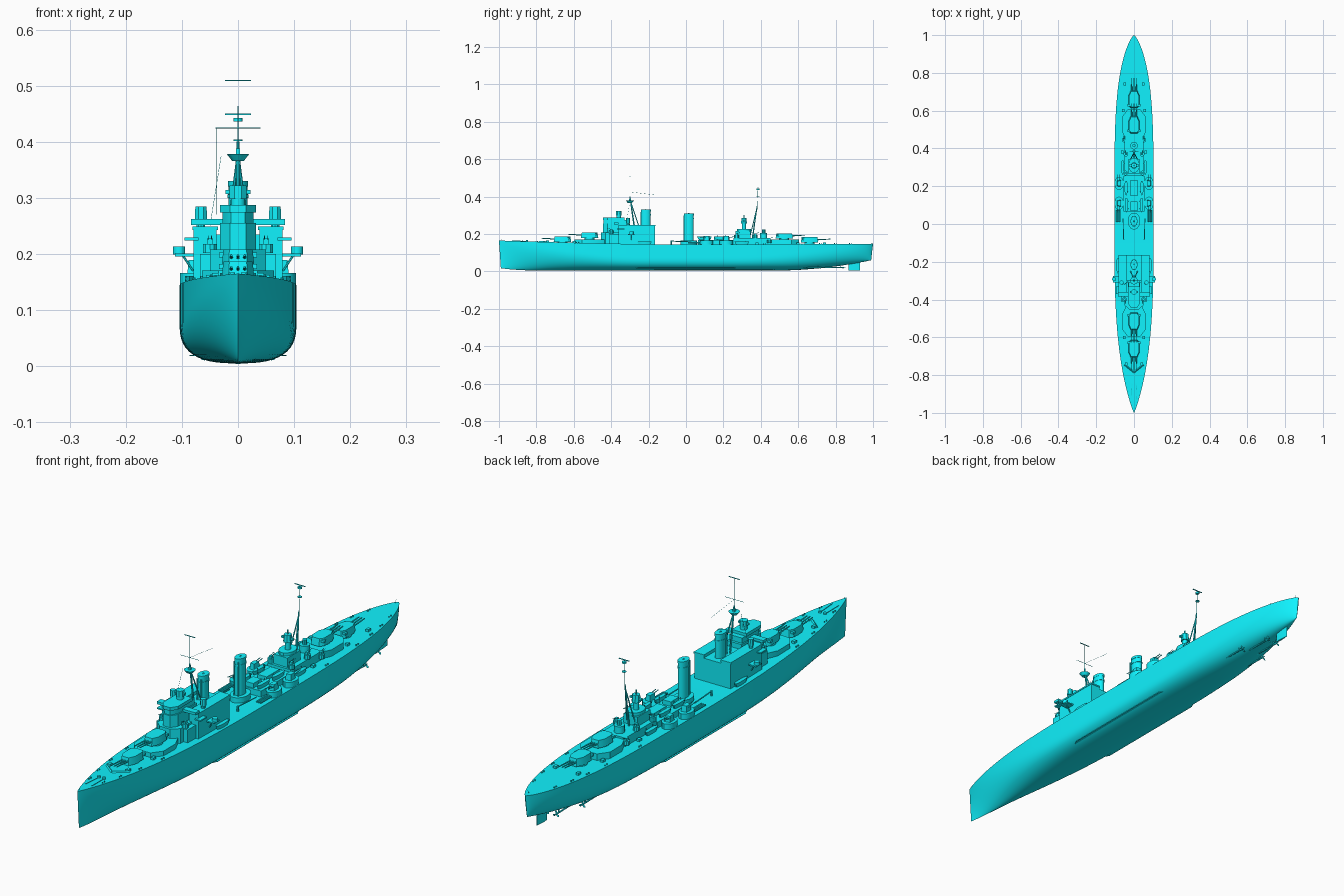
import bpy, bmesh, math
from mathutils import Vector

if "Cube" in bpy.data.objects:
    bpy.data.objects.remove(bpy.data.objects["Cube"])

paint = bpy.data.materials.new("cyan_paint")
paint.diffuse_color = (0.005, 0.9, 1.0, 1)
paint.use_nodes = True
paint.node_tree.nodes["Principled BSDF"].inputs["Base Color"].default_value = paint.diffuse_color

def finish(name, bm):
    bmesh.ops.recalc_face_normals(bm, faces=bm.faces)
    me = bpy.data.meshes.new(name)
    bm.to_mesh(me)
    bm.free()
    me.materials.append(paint)
    ob = bpy.data.objects.new(name, me)
    bpy.context.collection.objects.link(ob)
    return ob

def prism(name, pts, z0, z1, taper=1.0):
    """Extrude an outline upward, scaling its top about its middle."""
    bm = bmesh.new()
    cx = sum(p[0] for p in pts) / len(pts)
    cy = sum(p[1] for p in pts) / len(pts)
    lo = [bm.verts.new((x, y, z0)) for x, y in pts]
    hi = [bm.verts.new((cx + (x - cx) * taper, cy + (y - cy) * taper, z1)) for x, y in pts]
    bm.faces.new(lo)
    bm.faces.new(hi)
    for i in range(len(pts)):
        j = (i + 1) % len(pts)
        bm.faces.new((lo[i], lo[j], hi[j], hi[i]))
    return finish(name, bm)

def box(name, x0, x1, y0, y1, z0, z1, taper=1.0):
    return prism(name, [(x0, y0), (x1, y0), (x1, y1), (x0, y1)], z0, z1, taper)

def drum(name, x, y, z0, z1, rx, ry=None, n=16, taper=1.0):
    ry = ry or rx
    a = [2 * math.pi * (i + .5) / n for i in range(n)]
    return prism(name, [(x + rx * math.cos(t), y + ry * math.sin(t)) for t in a], z0, z1, taper)

def rod(name, p, q, r, r2=None, n=6):
    p, q = Vector(p), Vector(q)
    d = q - p
    bm = bmesh.new()
    bmesh.ops.create_cone(bm, cap_ends=True, segments=n, radius1=r, radius2=r if r2 is None else r2, depth=d.length)
    bm.transform(d.to_track_quat('Z', 'Y').to_matrix().to_4x4())
    bmesh.ops.translate(bm, verts=bm.verts, vec=(p + q) / 2)
    return finish(name, bm)

def deck_z(y):
    return .144 + (.021 * abs(y) ** 1.6 if y < 0 else .004 * y * y)

def half_beam(y):
    p, q = (3.2, .9) if y < 0 else (4.4, .75)
    return .104 * max(0, 1 - abs(y) ** p) ** q

def hull():
    bm = bmesh.new()
    ny, nu = 64, 18
    rows = []
    for i in range(ny + 1):
        y = -math.cos(math.pi * i / ny)
        e = max(0, (abs(y) - .3) / .7) ** 1.3
        b = .5 + .5 * e
        n = 2.7 - (1.5 if y < 0 else .4) * e
        keel = .005 + (.012 * max(0, (-y - .8) / .2) ** 2 if y < 0 else .055 * max(0, (y - .5) / .5) ** 1.8)
        row = []
        for j in range(-nu, nu + 1):
            u = (abs(j) / nu) ** 2
            f = (1 - (1 - min(u / b, 1)) ** n) ** (1 / n)
            x = half_beam(y) * f * (1 if j > 0 else -1)
            rake = (.01 if y < 0 else -.01) * (1 - u) * abs(y) ** 12
            row.append(bm.verts.new((x, y + rake, keel + (deck_z(y) - keel) * u)))
        rows.append(row)
    for a, b in zip(rows, rows[1:]):
        for j in range(2 * nu):
            bm.faces.new((a[j], a[j + 1], b[j + 1], b[j]))
        bm.faces.new((a[0], b[0], b[-1], a[-1]))
    bmesh.ops.remove_doubles(bm, verts=bm.verts, dist=1e-5)
    finish("hull", bm)

hull()

# Main gun turrets, d is the firing direction along y
def turret(name, y, z, d):
    out = [(-.017, .047), (.017, .047), (.029, .02), (.029, -.03), (.018, -.046), (-.018, -.046), (-.029, -.03), (-.029, .02)]
    drum(name + "_barbette", 0, y, z - .02, z + .006, .027, n=20)
    prism(name + "_house", [(x, y + d * v) for x, v in out], z + .005, z + .034, .9)
    box(name + "_rangefinder", -.034, .034, y - d * .032 - .006, y - d * .032 + .006, z + .02, z + .029)
    for x in (-.012, 0, .012):
        rod(name + "_barrel", (x, y + d * .035, z + .02), (x, y + d * .112, z + .024), .0033, .002, 8)

turret("turret_a", -.66, .153, -1)
turret("turret_b", -.515, .174, -1)
turret("turret_x", .525, .17, 1)
turret("turret_y", .66, .149, 1)

# Angled deckhouses under the raised turrets
for nm, y, d in (("fore", -.52, -1), ("aft", .53, 1)):
    o = [(-.035, .075), (.035, .075), (.064, .035), (.064, -.04), (.04, -.09), (-.04, -.09), (-.064, -.04), (-.064, .035)]
    prism(nm + "_deckhouse", [(x, y + d * v) for x, v in o], .14, .171)

# Bridge tower in stacked tiers
def tier(name, w, y0, y1, z0, z1):
    c = w * .45
    prism(name, [(-c, y0), (c, y0), (w, y0 + .025), (w, y1), (-w, y1), (-w, y0 + .025)], z0, z1)

tier("bridge_base", .05, -.455, -.3, .14, .208)
tier("bridge_middle", .032, -.445, -.3, .205, .255)
tier("bridge_top", .028, -.44, -.31, .25, .276)
tier("bridge_rim", .032, -.445, -.33, .274, .287)
box("bridge_wing", -.084, .084, -.385, -.36, .252, .262)
drum("main_director_base", 0, -.36, .285, .3, .013)
drum("main_director", 0, -.36, .298, .322, .016, n=8)
box("main_director_rangefinder", -.022, .022, -.364, -.354, .307, .314)
box("funnel_house", -.04, .04, -.31, -.165, .14, .235)

# Funnels with caps, cage tops and steam pipes
for nm, y, z1 in (("fore_funnel", -.215, .33), ("aft_funnel", .015, .31)):
    drum(nm + "_base", 0, y, .14, .165, .033, .045, 16)
    drum(nm, 0, y, .15, z1 - .008, .017, .026, 24)
    for k in range(8):
        t = math.pi * k / 4
        rod(nm + "_cage", (.016 * math.cos(t), y + .025 * math.sin(t), z1 - .01), (0, y, z1 + .002), .0008)
    drum(nm + "_cap", 0, y, z1 - .03, z1 - .024, .0185, .028, 24)
    drum(nm + "_rim", 0, y, z1 - .01, z1, .018, .027, 24)
    for x in (-.009, .009):
        rod(nm + "_steam_pipe", (x, y - .027, .16), (x, y - .027, z1 - .012), .0025)

# Parts repeated on both sides
for s in (-1, 1):
    def sbox(name, x0, x1, *r):
        return box(name, min(s * x0, s * x1), max(s * x0, s * x1), *r)
    sbox("hangar", .038, .079, -.36, -.165, .14, .245)
    sbox("hangar_roof_edge", .036, .081, -.362, -.163, .243, .249)
    sbox("hangar_front_step", .04, .068, -.41, -.36, .14, .2)
    drum("side_director_base", s * .066, -.31, .248, .262, .008, n=10)
    drum("side_director", s * .066, -.31, .26, .285, .012, n=8, taper=.9)
    sbox("signal_platform", .07, .095, -.37, -.33, .224, .229)
    sbox("gun_sponson", .078, .112, -.31, -.275, .196, .201)
    drum("sponson_tub", s * .105, -.292, .199, .213, .011, n=12)
    rod("sponson_strut", (s * .098, -.292, .197), (s * .08, -.292, .17), .002)
    # Twin secondary guns with shields and curved platforms
    for y, d in ((.11, -1), (.215, 1)):
        drum("secondary_platform", s * .079, y, .143, .166, .025, .035, 14)
        prism("secondary_shield", [(s * .068, y - .018), (s * .09, y - .014), (s * .09, y + .014), (s * .068, y + .018)], .166, .189, .85)
        for k in (-.005, .005):
            rod("secondary_barrel", (s * (.083 + k), y, .18), (s * (.083 + k), y + d * .048, .186), .0016)
    # Torpedo tubes below the boat deck
    for k in (-.008, 0, .008):
        rod("torpedo_tube", (s * .083 + k, .01, .153), (s * .083 + k, .075, .153), .0035, n=8)
    # Boats with flared sides and davits
    for x, y, z in ((.04, .1, .178), (.042, .19, .178), (.06, .3, .153), (.086, -.22, .153)):
        o = [(0, -.036), (.007, -.022), (.009, 0), (.0075, .025), (.004, .034), (-.004, .034), (-.0075, .025), (-.009, 0), (-.007, -.022)]
        prism("boat", [(s * x + a * .75, y + b * .9) for a, b in o], z - .008, z + .008, 1.25)
        for k in (-.02, .02):
            rod("boat_davit", (s * x - s * .011, y + k, z - .02), (s * x - s * .008, y + k, z + .016), .0012)
    # Light gun tubs
    for x, y, z in ((.043, .37, .19), (.052, .445, .165), (.05, -.4, .214), (.045, .27, .19)):
        drum("light_gun_tub", s * x, y, z - .012, z + .004, .013, n=10)
        box("light_gun_mount", s * x - .005, s * x + .005, y - .006, y + .006, z, z + .014)
        for k in (-.003, .003):
            rod("light_gun_barrel", (s * x + k, y, z + .011), (s * x + k, y + (.02 if y > 0 else -.02), z + .018), .001)
    rod("crane_post", (s * .055, -.08, .143), (s * .055, -.08, .165), .004, n=8)
    rod("crane_jib", (s * .055, -.08, .162), (s * .058, .03, .158), .0025)
    # Bollards, lockers and anchor gear
    for y in (-.88, -.8, -.7, -.58, .42, .62, .72, .8, .88):
        w = half_beam(y) - .009
        for k in (-.006, .006):
            drum("bollard", s * w, y + k, deck_z(y) - .003, deck_z(y) + .005, .0025, n=8)
    for y in (-.74, -.6, .38, .6, .74):
        x = s * half_beam(y) * .6
        box("deck_locker", x - .006, x + .006, y - .008, y + .008, .143, deck_z(y) + .009)
    drum("capstan", s * .011, -.85, .15, .167, .006, n=12)
    rod("anchor_chain", (s * .011, -.85, .161), (s * .014, -.93, .164), .0015)
    rod("breakwater", (0, -.785, .158), (s * .05, -.745, .156), .005, n=4)
    # Bilge keel, shafts, brackets and propellers
    prism("bilge_keel", [(s * .075, -.27), (s * .086, -.25), (s * .086, .25), (s * .075, .27)], .018, .02)
    for x, y in ((.052, .72), (.022, .84)):
        rod("propeller_shaft", (s * x, y - .22, .024), (s * x, y, .02), .003, n=8)
        rod("shaft_bracket", (s * x, y - .015, .02), (s * x * .7, y - .02, .06), .002)
        rod("shaft_bracket", (s * x, y - .015, .02), (s * x * 1.25, y - .02, .06), .002)
        rod("propeller_hub", (s * x, y - .004, .02), (s * x, y + .012, .02), .004, .001, 10)
        for k in range(3):
            a = math.pi / 2 + k * 2 * math.pi / 3
            c, d = math.cos(a), math.sin(a)
            bm = bmesh.new()
            vs = [bm.verts.new((s * x + r * c - t * d, y + .1 * t, .02 + r * d + t * c))
                  for r, t in ((.002, -.002), (.011, -.005), (.016, 0), (.011, .005), (.002, .002))]
            bm.faces.new(vs)
            finish("propeller_blade", bm)

# Boat deck and aft control position
box("boat_deck_house", -.055, .055, .065, .255, .14, .168)
box("boat_deck_vent", -.018, .018, .07, .12, .165, .186)
box("boat_deck_locker", -.02, .02, .15, .23, .165, .182)
box("aft_superstructure", -.05, .05, .255, .45, .14, .178)
box("aft_control_house", -.03, .03, .265, .345, .175, .215)
drum("aft_control_platform", 0, .31, .213, .227, .03, .04, 12)
drum("aft_director_base", 0, .31, .225, .258, .011, n=12)
drum("aft_director", 0, .31, .256, .285, .017, n=8, taper=.85)
box("aft_director_rangefinder", -.026, .026, .305, .314, .266, .273)
rod("aft_director_aerial", (0, .31, .28), (0, .31, .302), .003)
drum("aft_light_tub", 0, .415, .176, .205, .02, n=12)
drum("aft_searchlight", 0, .415, .205, .225, .009, n=10)

# Fore tripod mast
rod("fore_mast", (0, -.275, .23), (0, -.3, .4), .004, .003, 8)
for s in (-1, 1):
    rod("fore_mast_leg", (s * .018, -.25, .235), (0, -.297, .375), .0028)
    rod("aft_mast_leg", (s * .02, .34, .178), (0, .377, .33), .0025)
rod("fore_halyard", (-.038, -.3, .425), (-.038, -.3, .27), .0005, n=4)
rod("fore_stay", (-.03, -.3, .375), (-.05, -.32, .25), .0005, n=4)
drum("fore_top_platform", 0, -.3, .366, .378, .011, n=10, taper=1.9)
box("fore_top_lantern", -.004, .004, -.304, -.296, .378, .388)
rod("fore_topmast", (0, -.3, .39), (0, -.3, .51), .0007, .0004)
rod("fore_yard", (-.04, -.3, .425), (.04, -.3, .425), .0009)
box("fore_air_aerial", -.023, .023, -.302, -.298, .5085, .51)
rod("aerial_wire", (0, -.3, .425), (0, -.16, .408), .0005, n=4)

# Aft tripod mast
rod("aft_mast", (0, .355, .175), (0, .38, .35), .0035, .0025, 8)
rod("aft_topmast", (0, .38, .33), (0, .385, .45), .0012, .0006)
drum("aft_lower_dish", 0, .385, .401, .404, .008, n=12)
drum("aft_upper_dish", 0, .385, .436, .442, .008, n=12)
box("aft_air_aerial", -.023, .023, .383, .387, .448, .45)

# Rudder, jackstaff and ensign staff
o = [(-.003, .87), (.003, .87), (.0045, .89), (.001, .93), (-.001, .93), (-.0045, .89)]
prism("rudder", o, .004, .05)
rod("jackstaff", (0, -.985, .16), (0, -.99, .175), .0005)
rod("ensign_staff", (0, .975, .145), (0, .985, .165), .0005)

# Smooth the rounded parts while keeping edges crisp
for ob in bpy.data.objects:
    ob.select_set(True)
bpy.context.view_layer.objects.active = bpy.data.objects["hull"]
bpy.ops.object.shade_smooth_by_angle(angle=math.radians(32))
